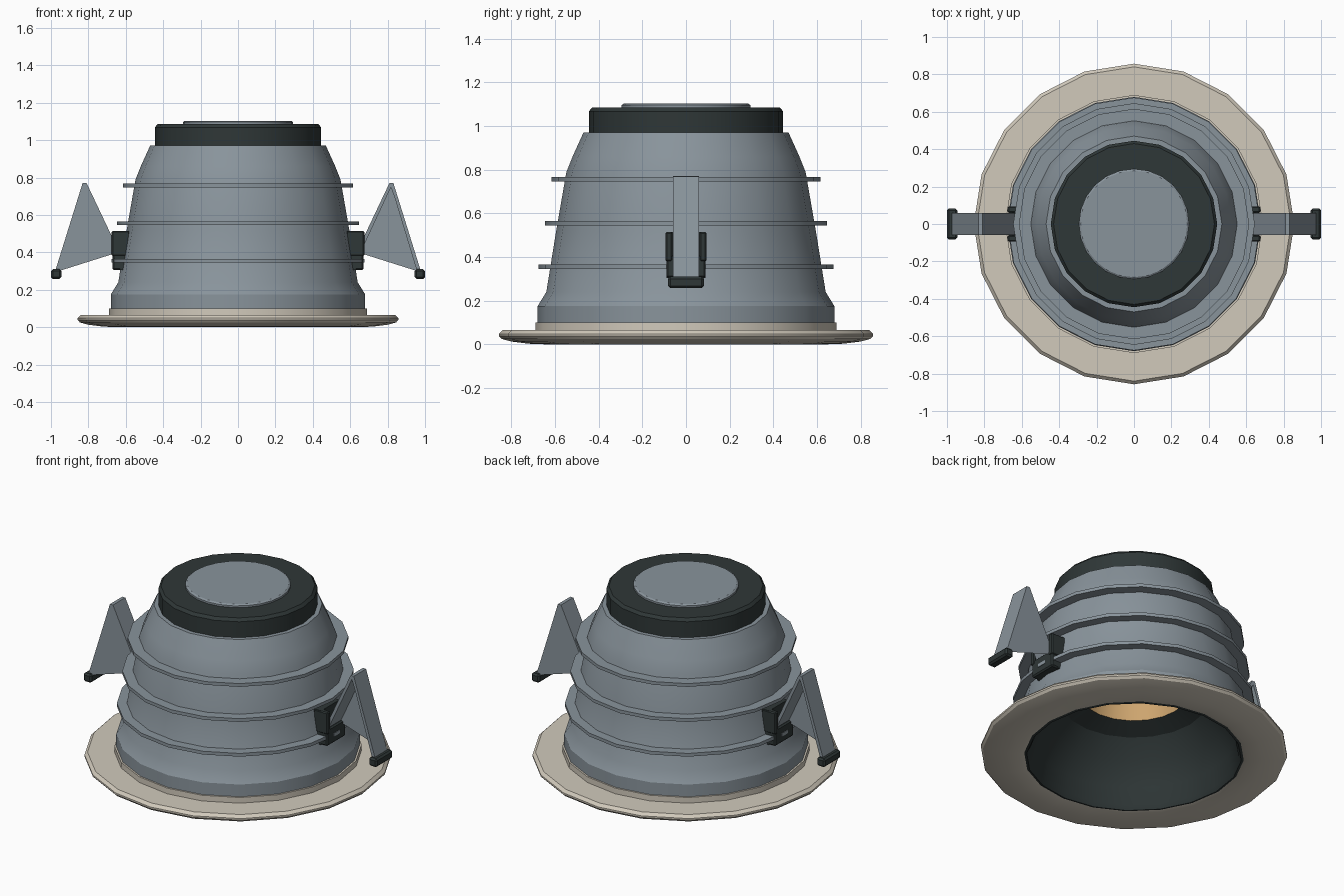
import bpy, bmesh, math
from mathutils import Vector

if "Cube" in bpy.data.objects:
    bpy.data.objects.remove(bpy.data.objects["Cube"], do_unlink=True)


def material(name, rgb):
    m = bpy.data.materials.new(name)
    m.use_nodes = True
    m.diffuse_color = (*rgb, 1)
    m.node_tree.nodes["Principled BSDF"].inputs["Base Color"].default_value = (*rgb, 1)
    return m


GREY = material("brushed grey metal", (0.25, 0.295, 0.33))
CREAM = material("warm cream trim", (0.64, 0.59, 0.50))
DARK = material("charcoal plastic", (0.028, 0.038, 0.038))
GOLD = material("amber reflector", (0.62, 0.38, 0.16))


def finish(bm, name, mat):
    bmesh.ops.remove_doubles(bm, verts=bm.verts, dist=0.0005)
    bmesh.ops.recalc_face_normals(bm, faces=bm.faces)
    mesh = bpy.data.meshes.new(name)
    bm.to_mesh(mesh)
    bm.free()
    mesh.materials.append(mat)
    ob = bpy.data.objects.new(name, mesh)
    bpy.context.collection.objects.link(ob)
    bpy.ops.object.select_all(action="DESELECT")
    ob.select_set(True)
    bpy.context.view_layer.objects.active = ob
    bpy.ops.object.shade_smooth_by_angle(angle=math.radians(25))
    return ob


def lathe(name, profile, mat, closed=False, sides=20, flip=False):
    """Spin a (radius, height) profile round the z axis."""
    bm = bmesh.new()
    vs = [bm.verts.new((r, 0, z)) for r, z in profile]
    pairs = list(zip(vs, vs[1:] + vs[:1])) if closed else list(zip(vs, vs[1:]))
    edges = [bm.edges.new(p) for p in pairs]
    bmesh.ops.spin(bm, geom=vs + edges, axis=(0, 0, 1), cent=(0, 0, 0),
                   angle=math.tau, steps=sides)
    ob = finish(bm, name, mat)
    if flip:
        ob.data.flip_normals()
    return ob


def box(name, lo, hi, mat, bevel=0.0):
    bm = bmesh.new()
    bmesh.ops.create_cube(bm, size=1)
    lo, hi = Vector(lo), Vector(hi)
    for v in bm.verts:
        v.co = (lo + hi) / 2 + v.co * (hi - lo)
    if bevel:
        bmesh.ops.bevel(bm, geom=bm.edges[:], offset=bevel, segments=1, affect="EDGES")
    return finish(bm, name, mat)


# Trim ring with rounded rim and raised collar
lathe("trim_flange", [(0.60, 0.012), (0.64, 0.0), (0.72, 0.003), (0.80, 0.013), (0.845, 0.025),
                      (0.857, 0.038), (0.857, 0.048), (0.84, 0.065), (0.69, 0.065),
                      (0.69, 0.1), (0.60, 0.1)], CREAM, closed=True)

# Heat sink body
lathe("heat_sink_body", [(0.60, 0.095), (0.68, 0.095), (0.68, 0.175), (0.64, 0.24),
                         (0.595, 0.52), (0.548, 0.79), (0.52, 0.86), (0.47, 0.97), (0, 0.97)], GREY)

# Cooling fins
for i, (r, z) in enumerate([(0.676, 0.355), (0.646, 0.555), (0.616, 0.757)]):
    lathe(f"cooling_fin_{i + 1}", [(0.5, z - 0.01), (r, z - 0.01), (r, z + 0.01), (0.5, z + 0.01)],
          GREY, closed=True)

# Top cap and end disc
lathe("top_cap", [(0, 0.96), (0.445, 0.96), (0.445, 1.068), (0.43, 1.085), (0, 1.085)], DARK)
lathe("top_disc", [(0, 1.08), (0.295, 1.08), (0.295, 1.096), (0.285, 1.103), (0, 1.103)], GREY, sides=24)

# Stepped inner reflector, open below and sealed behind the lamp
lathe("inner_baffle", [(0.615, 0.008), (0.60, 0.004), (0.585, 0.03), (0.565, 0.13), (0.50, 0.26),
                       (0.41, 0.365), (0.30, 0.41), (0.305, 0.425), (0.43, 0.39),
                       (0.52, 0.28), (0.585, 0.14), (0.615, 0.03)], DARK, closed=True)
lathe("lamp_reflector", [(0.30, 0.41), (0.27, 0.60), (0.29, 0.62), (0.32, 0.42)], GOLD, closed=True)
lathe("lamp_lens", [(0, 0.59), (0.28, 0.59), (0.28, 0.61), (0, 0.61)], GOLD)


def strip(name, path, half_width, thick, mat, side):
    """Flat bent strip following an (x, z) path."""
    bm = bmesh.new()
    pts = [Vector(p) for p in path]
    outline = []
    for i, p in enumerate(pts):
        a = (pts[i] - pts[i - 1]).normalized() if i else (pts[1] - p).normalized()
        b = (pts[i + 1] - p).normalized() if i + 1 < len(pts) else a
        n = Vector((-a.y - b.y, a.x + b.x)).normalized()
        outline.append((p + n * thick / 2, p - n * thick / 2))
    loop = [o[0] for o in outline] + [o[1] for o in reversed(outline)]
    f = bm.faces.new([bm.verts.new((side * q.x, -half_width, q.y)) for q in loop])
    ext = bmesh.ops.extrude_face_region(bm, geom=[f])["geom"]
    bmesh.ops.translate(bm, vec=(0, 2 * half_width, 0),
                        verts=[g for g in ext if isinstance(g, bmesh.types.BMVert)])
    return finish(bm, name, mat)


# Spring clips on both sides
for label, s in (("left", 1), ("right", -1)):
    def clip_box(part, x0, x1, y0, y1, z0, z1, mat, bevel=0.0):
        box(f"{label}_{part}", (min(s * x0, s * x1), y0, z0), (max(s * x0, s * x1), y1, z1), mat, bevel)

    clip_box("bracket_back", 0.55, 0.63, -0.09, 0.09, 0.305, 0.515, DARK)
    clip_box("bracket_base", 0.58, 0.672, -0.09, 0.09, 0.305, 0.41, DARK, 0.008)
    clip_box("bracket_front_cheek", 0.58, 0.675, -0.094, -0.062, 0.38, 0.515, DARK, 0.006)
    clip_box("bracket_back_cheek", 0.58, 0.675, 0.062, 0.094, 0.38, 0.515, DARK, 0.006)
    clip_box("bracket_plate", 0.67, 0.675, -0.03, 0.03, 0.345, 0.365, GREY)
    strip(f"{label}_spring", [(0.645, 0.40), (0.815, 0.762), (0.825, 0.762), (0.97, 0.29)],
          0.06, 0.02, GREY, s)
    clip_box("spring_foot", 0.945, 1.0, -0.082, 0.082, 0.258, 0.31, DARK, 0.01)
